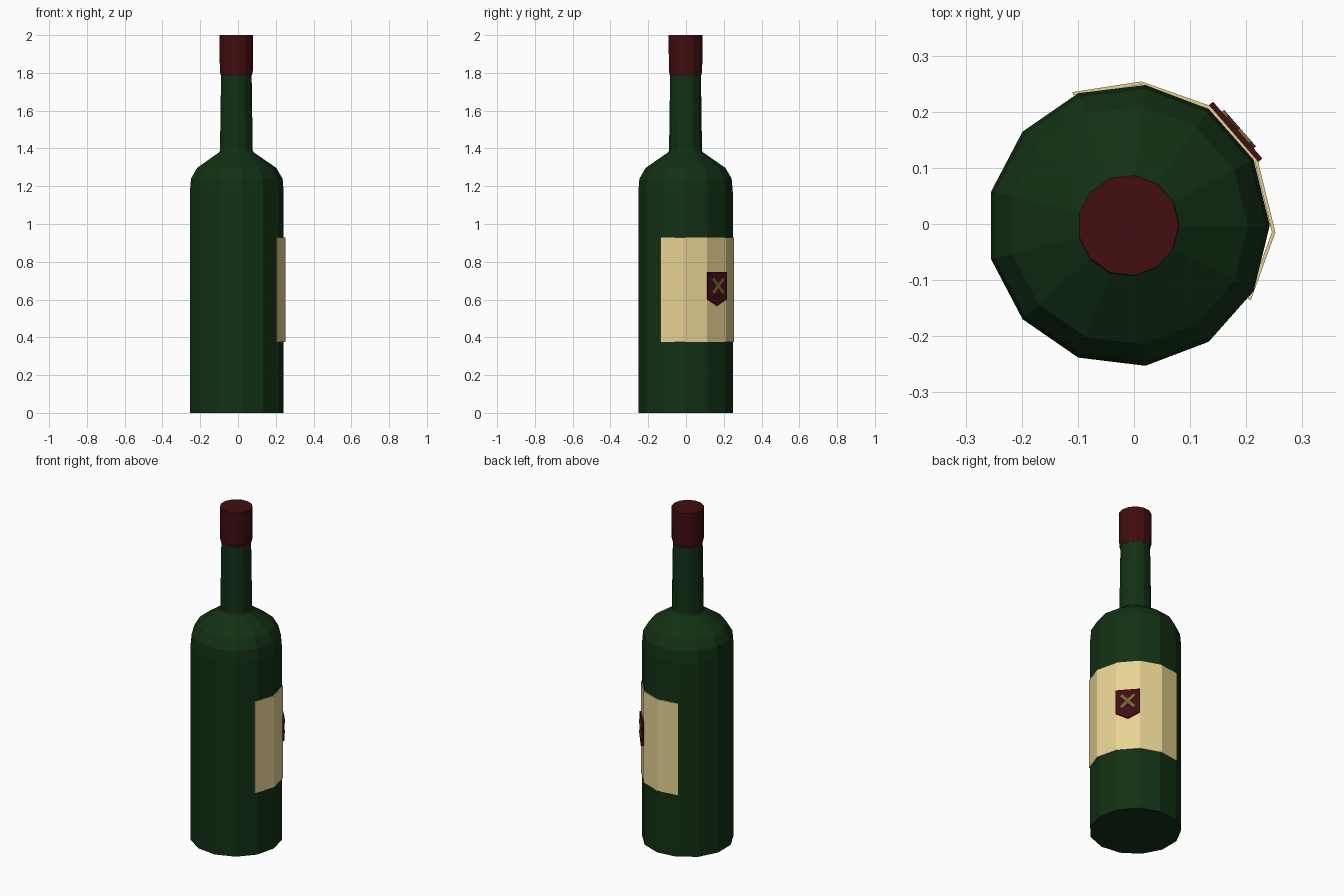
import bpy, bmesh, math
from mathutils import Vector

if "Cube" in bpy.data.objects:
    bpy.data.objects.remove(bpy.data.objects["Cube"])

CX, CY, SIDES = -0.010, -0.0025, 13

def material(name, rgb):
    m = bpy.data.materials.new(name)
    m.diffuse_color = (*rgb, 1)
    m.use_nodes = True
    m.node_tree.nodes["Principled BSDF"].inputs["Base Color"].default_value = m.diffuse_color
    return m

GREEN = material("green_glass", (0.006, 0.030, 0.007))
RED = material("dark_red", (0.052, 0.004, 0.005))
CREAM = material("cream_paper", (0.80, 0.65, 0.29))
OLIVE = material("dull_gold", (0.17, 0.13, 0.04))

def finish(name, bm, mat):
    bmesh.ops.recalc_face_normals(bm, faces=bm.faces)
    me = bpy.data.meshes.new(name)
    bm.to_mesh(me)
    bm.free()
    me.materials.append(mat)
    ob = bpy.data.objects.new(name, me)
    bpy.context.collection.objects.link(ob)
    return ob

def lathe(name, profile, mat):
    """Faceted solid of revolution from (radius, z) points, capped at both ends."""
    bm = bmesh.new()
    rings = []
    for r, z in profile:
        rings.append([bm.verts.new((CX + r * math.cos(2 * math.pi * i / SIDES),
                                    CY + r * math.sin(2 * math.pi * i / SIDES), z))
                      for i in range(SIDES)])
    for a, b in zip(rings, rings[1:]):
        for i in range(SIDES):
            j = (i + 1) % SIDES
            bm.faces.new((a[i], a[j], b[j], b[i]))
    bm.faces.new(rings[0])
    bm.faces.new(rings[-1])
    return finish(name, bm, mat)

def prism(name, outline, offset, mat):
    """Extrude a flat outline of 3D points along an offset vector."""
    bm = bmesh.new()
    face = bm.faces.new([bm.verts.new(p) for p in outline])
    new = bmesh.ops.extrude_face_region(bm, geom=[face], use_keep_orig=True)["geom"]
    bmesh.ops.translate(bm, vec=offset,
                        verts=[v for v in new if isinstance(v, bmesh.types.BMVert)])
    return finish(name, bm, mat)

# Bottle body, shoulder and neck
lathe("bottle_glass", [(0.252, 0), (0.252, 1.17), (0.246, 1.24), (0.213, 1.297),
                       (0.092, 1.38), (0.088, 1.39), (0.082, 1.80)], GREEN)

# Foil cap
lathe("foil_cap", [(0.083, 1.785), (0.089, 1.81), (0.090, 2.0)], RED)

# Paper label wrapped round the back right side
outer = [(0.208, -0.136), (0.252, -0.015), (0.221, 0.112),
         (0.135, 0.211), (0.013, 0.254), (-0.110, 0.235)]
centre = Vector((CX, CY))
inner = [centre + (Vector(p) - centre) * 0.976 for p in outer]
prism("paper_label", [(p[0], p[1], 0.375) for p in outer + inner[::-1]],
      Vector((0, 0, 0.553)), CREAM)

# Local frame of the label's middle facet: across, up, out
across = Vector((-0.086, 0.099, 0)).normalized()
out = Vector((across.y, -across.x, 0))
mid = Vector((0.178, 0.1615, 0))

def on_label(u, z, depth):
    return mid + across * u + out * depth + Vector((0, 0, z))

# Shield badge
shield = [(-0.067, 0.747), (-0.067, 0.602), (0, 0.567), (0.067, 0.602), (0.067, 0.747)]
prism("shield", [on_label(u, z, -0.001) for u, z in shield], out * 0.010, RED)

# Crossed bars on the shield
for n, ang in enumerate((46, -46)):
    c, s = math.cos(math.radians(ang)), math.sin(math.radians(ang))
    bar = [(-0.053, -0.009), (0.053, -0.009), (0.053, 0.009), (-0.053, 0.009)]
    prism(f"cross_bar_{n + 1}",
          [on_label(a * c - b * s, 0.672 + a * s + b * c, 0.008) for a, b in bar],
          out * (0.006 + 0.0005 * n), OLIVE)
